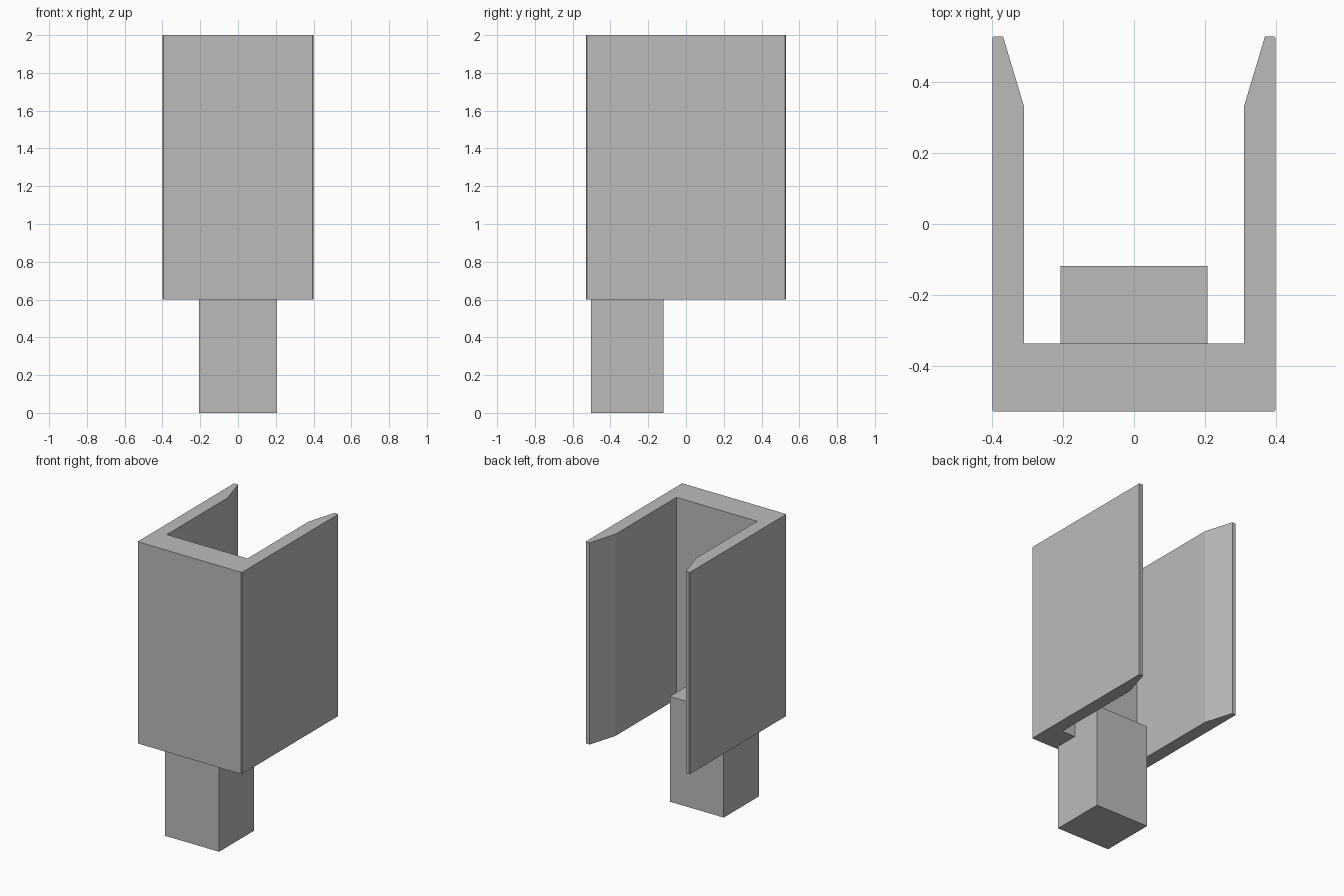
import bpy
import bmesh

cube = bpy.data.objects.get("Cube")
if cube:
    bpy.data.objects.remove(cube, do_unlink=True)

grey = bpy.data.materials.new("plain grey")
grey.use_nodes = True
grey.diffuse_color = (0.5, 0.5, 0.5, 1)
grey.node_tree.nodes["Principled BSDF"].inputs["Base Color"].default_value = (0.5, 0.5, 0.5, 1)


def extrude_outline(name, outline, bottom, top):
    """Extrude a flat outline (counter-clockwise) upward into a solid."""
    bm = bmesh.new()
    face = bm.faces.new([bm.verts.new((x, y, bottom)) for x, y in outline])
    result = bmesh.ops.extrude_face_region(bm, geom=[face])
    raised = [v for v in result["geom"] if isinstance(v, bmesh.types.BMVert)]
    bmesh.ops.translate(bm, verts=raised, vec=(0, 0, top - bottom))
    bmesh.ops.recalc_face_normals(bm, faces=bm.faces)
    mesh = bpy.data.meshes.new(name)
    bm.to_mesh(mesh)
    bm.free()
    mesh.materials.append(grey)
    obj = bpy.data.objects.new(name, mesh)
    bpy.context.collection.objects.link(obj)
    return obj


def mirrored(half):
    """Close a right-hand half outline with its mirror image."""
    return half + [(-x, y) for x, y in reversed(half)]


# U-shaped channel: thick front wall, side walls tapering at the open back
c = 0.005
channel_half = [
    (0.4 - c, -0.53), (0.4, -0.53 + c),
    (0.4, 0.53 - c), (0.4 - c, 0.53),
    (0.37, 0.53), (0.31, 0.33), (0.31, -0.338),
]
extrude_outline("channel", mirrored(channel_half), 0.6, 2.0)

# Square post set into the underside of the front wall
extrude_outline("post", mirrored([(0.207, -0.503), (0.207, -0.118)]), 0.0, 0.73)
